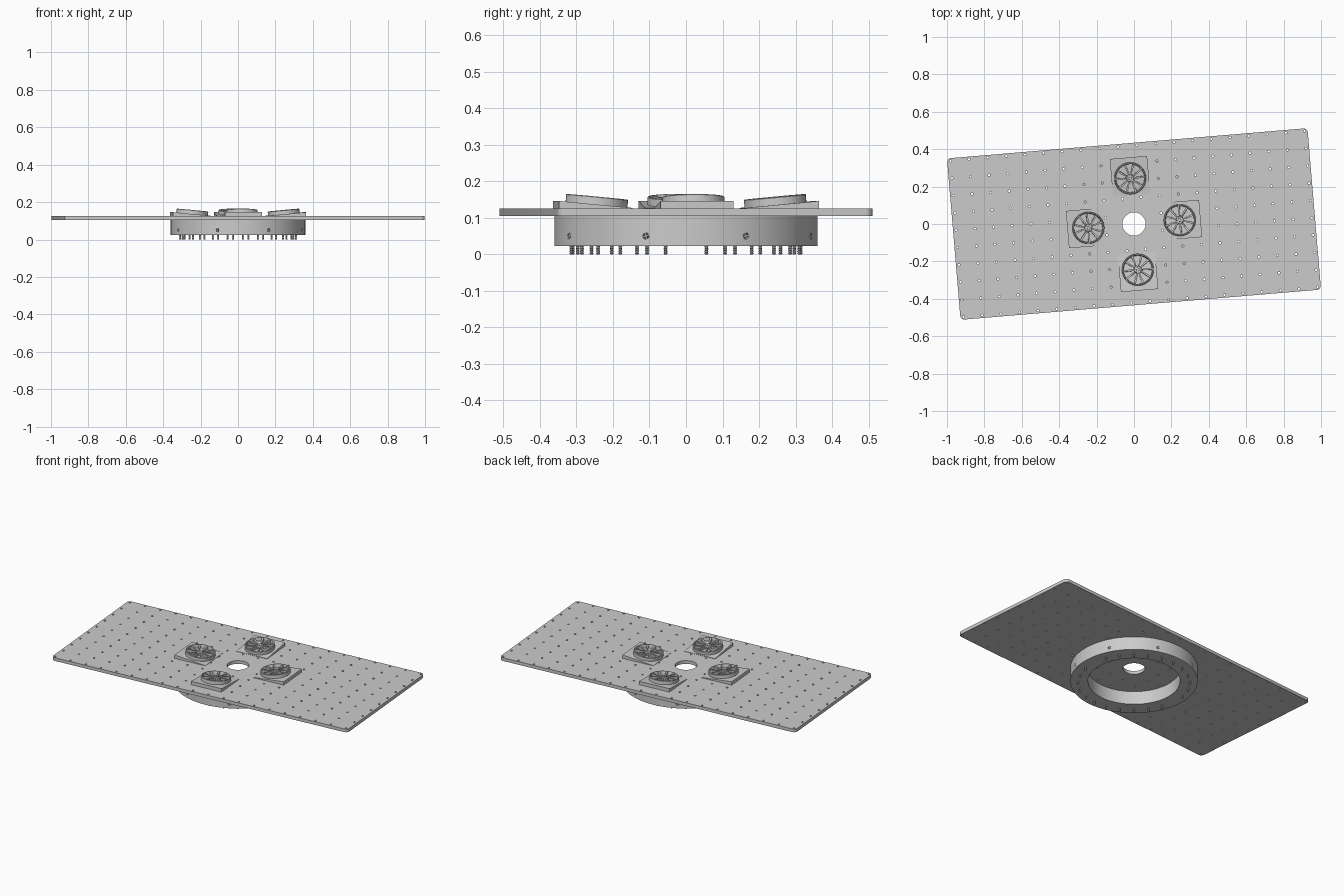
import bpy, bmesh, math
from mathutils import Matrix, Vector

old = bpy.data.objects.get("Cube")
if old:
    bpy.data.objects.remove(old, do_unlink=True)

grey = bpy.data.materials.new("light grey")
grey.use_nodes = True
colour = (0.6, 0.6, 0.6, 1)
grey.diffuse_color = colour
grey.node_tree.nodes["Principled BSDF"].inputs["Base Color"].default_value = colour

TURN = math.radians(4.8)      # whole assembly is turned about z
TILT = math.radians(5.4)      # wheels lean towards the centre
BASE = Matrix.Rotation(TURN, 4, 'Z')


def rot(angle, axis='Z'):
    return Matrix.Rotation(angle, 4, axis)


def move(x, y, z):
    return Matrix.Translation((x, y, z))


def finish(name, bm, matrix=None, smooth=True):
    bmesh.ops.recalc_face_normals(bm, faces=bm.faces[:])
    me = bpy.data.meshes.new(name)
    bm.to_mesh(me)
    bm.free()
    if matrix is not None:
        me.transform(matrix)
    me.materials.append(grey)
    ob = bpy.data.objects.new(name, me)
    bpy.context.collection.objects.link(ob)
    if smooth:
        activate(ob)
        bpy.ops.object.shade_smooth_by_angle(angle=math.radians(30))
    return ob


def activate(ob):
    bpy.ops.object.select_all(action='DESELECT')
    ob.select_set(True)
    bpy.context.view_layer.objects.active = ob


def lathe(bm, profile, steps, matrix=Matrix(), closed=False):
    """Revolve (radius, z) points about z; open profiles get end caps."""
    rings = []
    for r, z in profile:
        rings.append([bm.verts.new(matrix @ Vector((r * math.cos(a), r * math.sin(a), z)))
                      for a in (2 * math.pi * i / steps for i in range(steps))])
    pairs = list(zip(rings, rings[1:]))
    if closed:
        pairs.append((rings[-1], rings[0]))
    for low, high in pairs:
        for i in range(steps):
            j = (i + 1) % steps
            bm.faces.new((low[i], low[j], high[j], high[i]))
    if not closed:
        bm.faces.new(rings[0][::-1])
        bm.faces.new(rings[-1])


def prism(bm, low, high):
    """Join two matching outlines into a solid."""
    a = [bm.verts.new(p) for p in low]
    b = [bm.verts.new(p) for p in high]
    bm.faces.new(a[::-1])
    bm.faces.new(b)
    for i in range(len(a)):
        j = (i + 1) % len(a)
        bm.faces.new((a[i], a[j], b[j], b[i]))


def cut(ob, bm):
    cutter = finish("cutter", bm, smooth=False)
    cutter.hide_render = True
    mod = ob.modifiers.new("holes", 'BOOLEAN')
    mod.operation = 'DIFFERENCE'
    mod.solver = 'EXACT'
    mod.object = cutter
    activate(ob)
    bpy.ops.object.modifier_apply(modifier=mod.name)
    bpy.data.objects.remove(cutter, do_unlink=True)


# Base plate with rounded corners
L, W, R = 0.967, 0.433, 0.022
outline = []
for k, (sx, sy) in enumerate(((1, 1), (-1, 1), (-1, -1), (1, -1))):
    for s in range(7):
        a = math.pi / 2 * (k + s / 6)
        outline.append((sx * (L - R) + R * math.cos(a), sy * (W - R) + R * math.sin(a)))
bm = bmesh.new()
prism(bm, [(x, y, 0.105) for x, y in outline], [(x, y, 0.125) for x, y in outline])
plate = finish("base_plate", bm, BASE, smooth=False)

# Centre opening and the grid of small holes
bm = bmesh.new()
lathe(bm, [(0.062, 0.08), (0.062, 0.15)], 48)
for i in range(20):
    for j in range(10):
        x, y = -0.95 + 0.1 * i, -0.4185 + 0.093 * j
        if math.hypot(x, y) > 0.09:
            lathe(bm, [(0.006, 0.08), (0.006, 0.15)], 10, BASE @ move(x, y, 0))
cut(plate, bm)
activate(plate)
bpy.ops.object.shade_smooth_by_angle(angle=math.radians(30))

# Turntable ring under the plate, with radial screw pockets
bm = bmesh.new()
lathe(bm, [(0.26, 0.023), (0.36, 0.023), (0.36, 0.105), (0.26, 0.105)], 96, closed=True)
ring = finish("turntable_ring", bm, smooth=False)
bm = bmesh.new()
pockets = [rot(math.radians(27.2 + 45 * k)) @ move(0, 0, 0.05) @ rot(math.pi / 2, 'Y')
           for k in range(8)]
for m in pockets:
    lathe(bm, [(0.009, 0.335), (0.009, 0.38)], 12, m)
cut(ring, bm)
activate(ring)
bpy.ops.object.shade_smooth_by_angle(angle=math.radians(30))

# Set screws inside the pockets, with crossed bars
bm = bmesh.new()
for m in pockets:
    for turn in (0.3, 0.3 + math.pi / 2):
        bmesh.ops.create_cube(bm, size=1, matrix=m @ move(0, 0, 0.348) @ rot(turn)
                              @ Matrix.Diagonal((0.018, 0.004, 0.024, 1)))
finish("set_screws", bm, smooth=False)

# Threaded screw ends hanging below the ring
thread = [(0.004, 0.0)]
for k in range(5):
    thread += [(0.0056, 0.002 + 0.005 * k), (0.0038, 0.0045 + 0.005 * k)]
bm = bmesh.new()
for k in range(24):
    if k % 12:
        lathe(bm, thread, 10, rot(TURN + math.radians(15 * k)) @ move(0.315, 0, 0))
finish("ring_screws", bm)

# Four wedge mounts, each carrying a leaning spoked wheel
names = ("left", "back", "right", "front")
for q, side in enumerate(names):
    place = BASE @ rot(q * math.pi / 2)
    x0, x1, h = 0.155, 0.357, 0.1
    square = [(x0, -h), (x1, -h), (x1, h), (x0, h)]
    bm = bmesh.new()
    prism(bm, [(x, y, 0.124) for x, y in square],
          [(x, y, 0.127 if x == x0 else 0.146) for x, y in square])
    finish(side + "_wedge_mount", bm, place, smooth=False)

    seat = place @ move(0.246, 0, 0.1355) @ rot(-TILT, 'Y')
    bm = bmesh.new()
    lathe(bm, [(0.076, -0.001), (0.085, -0.001), (0.085, 0.02), (0.083, 0.022),
               (0.079, 0.022), (0.077, 0.018)], 48, closed=True)
    finish(side + "_wheel_rim", bm, seat)

    # Five pairs of tapered spokes
    bm = bmesh.new()
    for k in range(5):
        for s in (-1, 1):
            mid = 2 * math.pi * k / 5
            inner, outer = mid + s * 0.22, mid + s * 0.30
            pts = []
            for r, a, w in ((0.014, inner, 0.003), (0.079, outer, 0.0055)):
                c = Vector((r * math.cos(a), r * math.sin(a), 0))
                n = Vector((-math.sin(a), math.cos(a), 0)) * w
                pts.append((c - n, c + n))
            low = [pts[0][0], pts[1][0], pts[1][1], pts[0][1]]
            tops = (0.014, 0.019, 0.019, 0.014)
            prism(bm, [p + Vector((0, 0, 0.003)) for p in low],
                  [p + Vector((0, 0, t)) for p, t in zip(low, tops)])
    finish(side + "_wheel_spokes", bm, seat, smooth=False)

    # Hub with a cap and five nuts
    bm = bmesh.new()
    lathe(bm, [(0.021, -0.001), (0.021, 0.012), (0.018, 0.015), (0.009, 0.015),
               (0.008, 0.018)], 24)
    for k in range(5):
        lathe(bm, [(0.003, 0.012), (0.003, 0.018)], 6,
              rot(2 * math.pi * (k + 0.5) / 5) @ move(0.0145, 0, 0))
    finish(side + "_wheel_hub", bm, seat)
